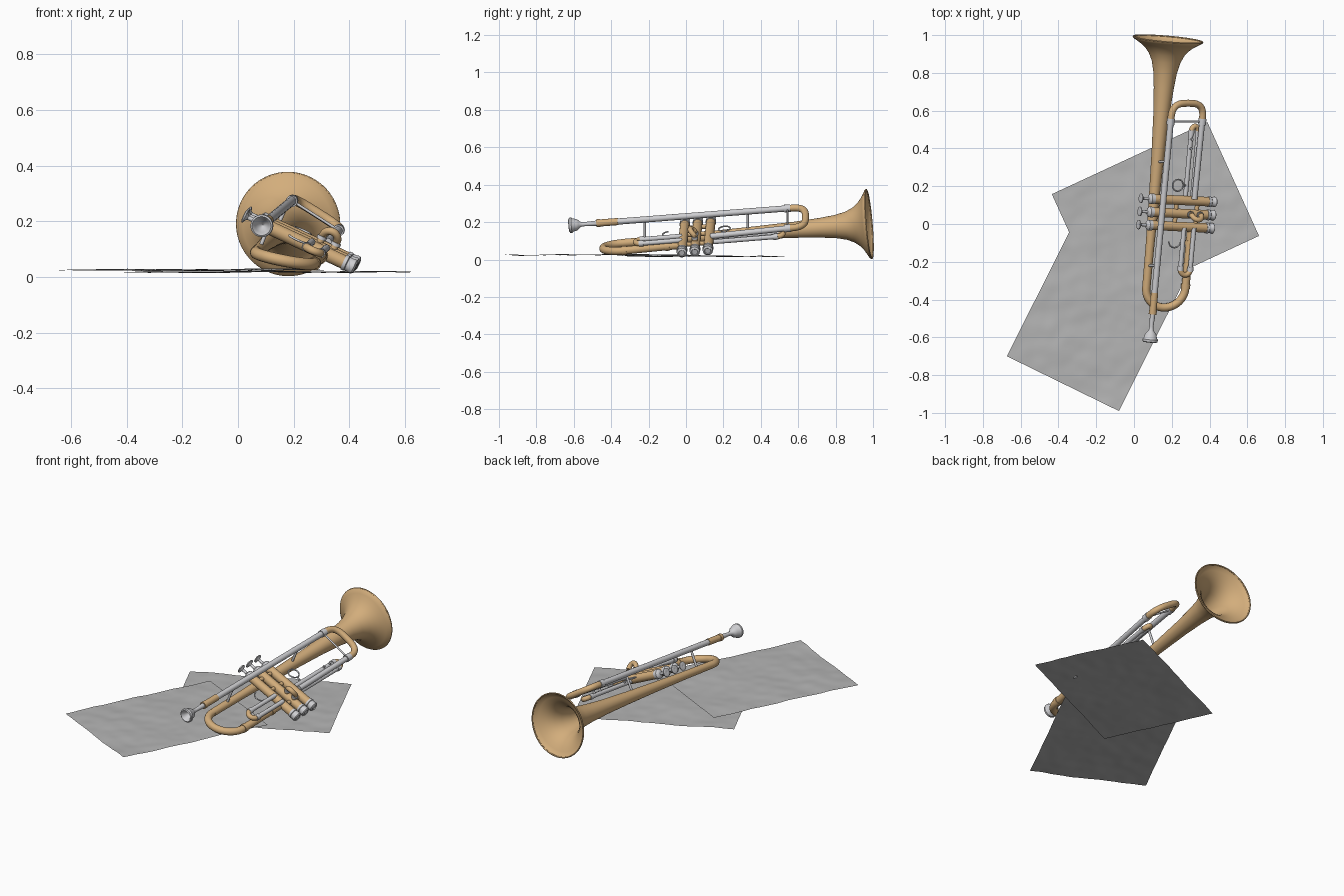
import bpy, bmesh, math
from mathutils import Vector, noise

if "Cube" in bpy.data.objects:
    bpy.data.objects.remove(bpy.data.objects["Cube"])

V = Vector


def material(name, rgb):
    m = bpy.data.materials.new(name)
    m.diffuse_color = (*rgb, 1)
    m.use_nodes = True
    m.node_tree.nodes["Principled BSDF"].inputs["Base Color"].default_value = m.diffuse_color
    return m


BRASS = material("brass", (0.65, 0.42, 0.20))
SILVER = material("silver", (0.62, 0.62, 0.64))
PAPER = material("paper_grey", (0.46, 0.46, 0.46))


def finish(name, bm, mat, angle=40):
    me = bpy.data.meshes.new(name)
    bm.to_mesh(me)
    bm.free()
    me.materials.append(mat)
    ob = bpy.data.objects.new(name, me)
    bpy.context.collection.objects.link(ob)
    bpy.ops.object.select_all(action='DESELECT')
    ob.select_set(True)
    bpy.context.view_layer.objects.active = ob
    bpy.ops.object.shade_smooth_by_angle(angle=math.radians(angle))
    return ob


def lathe(name, origin, axis, profile, mat, seg=32):
    """Revolve (distance along axis, radius) pairs about an axis."""
    q = V(axis).to_track_quat('Z', 'Y')
    bm = bmesh.new()
    rings = []
    for t, r in profile:
        r = max(r, 0.0002)
        rings.append([bm.verts.new(V(origin) + q @ V((r * math.cos(2 * math.pi * i / seg),
                      r * math.sin(2 * math.pi * i / seg), t))) for i in range(seg)])
    for a, b in zip(rings, rings[1:]):
        for i in range(seg):
            j = (i + 1) % seg
            bm.faces.new((a[i], a[j], b[j], b[i]))
    bmesh.ops.recalc_face_normals(bm, faces=bm.faces)
    return finish(name, bm, mat)


def rod(name, a, b, r, mat, seg=20):
    a, b = V(a), V(b)
    n = (b - a).length
    return lathe(name, a, b - a, [(0, 0), (0, r), (n, r), (n, 0)], mat, seg)


def tube(name, pts, r, mat, cyclic=False):
    """Round tube swept along a path."""
    cu = bpy.data.curves.new(name, 'CURVE')
    cu.dimensions = '3D'
    cu.bevel_depth = r
    cu.bevel_resolution = 5
    cu.use_fill_caps = True
    s = cu.splines.new('POLY')
    s.points.add(len(pts) - 1)
    for p, c in zip(s.points, pts):
        p.co = (*c, 1)
    s.use_cyclic_u = cyclic
    s.use_smooth = True
    cu.materials.append(mat)
    ob = bpy.data.objects.new(name, cu)
    bpy.context.collection.objects.link(ob)
    bpy.ops.object.select_all(action='DESELECT')
    ob.select_set(True)
    bpy.context.view_layer.objects.active = ob
    bpy.ops.object.convert(target='MESH')


def u_bend(a, b, out, depth, power=1.0, n=24):
    """Points of a U from a to b bulging along out; power < 1 squares it off."""
    a, b, out = V(a), V(b), V(out).normalized()
    mid, half = (a + b) / 2, (a - b) / 2
    res = []
    for i in range(n + 1):
        t = math.pi * i / n
        c, s = math.cos(t), math.sin(t)
        res.append(mid + half * math.copysign(abs(c) ** power, c) + out * depth * abs(s) ** power)
    return res


F = V((0.09, 1, 0.082)).normalized()          # towards the bell
D = V((1, -0.05, -0.464)).normalized()        # towards the valve bottoms
N = D.cross(F).normalized()                   # out of the upper side
if N.z < 0:
    N = -N


def along(p, y):
    """Point reached from p by following the horn direction to the given y."""
    p = V(p)
    return p + F * ((y - p.y) / F.y)


# bell: thin shell with a rolled rim
rim = V((0.18, 0.978, 0.19))
tail = V((0.065, -0.34, 0.088))
bell_axis = tail - rim
L = bell_axis.length
outer = [(0.0, 0.187), (0.008, 0.183), (0.02, 0.162), (0.035, 0.138), (0.055, 0.115), (0.08, 0.095),
         (0.12, 0.076), (0.18, 0.062), (0.26, 0.053), (0.40, 0.043), (0.6, 0.035), (0.85, 0.028),
         (1.1, 0.023), (L, 0.022)]
inner = [(t - 0.001, r - 0.005) for t, r in reversed(outer[:10])]
lathe("bell", rim, bell_axis, [(0.5, 0)] + inner + outer + [(L, 0)], BRASS, 64)
tube("bell_rim", [rim + 0.184 * (math.cos(i * math.pi / 32) * D + math.sin(i * math.pi / 32) * N)
                  for i in range(64)], 0.004, BRASS, True)

# bow behind the valves, running back into the first valve
low = V((0.272, -0.34, 0.047))
tube("bell_bow", [tail + F * 0.01] + u_bend(tail, low, -F, 0.103) + [V((0.302, -0.03, 0.078))], 0.0215, BRASS)
for i, y in enumerate((-0.33, -0.10)):
    p = low.lerp(V((0.302, -0.03, 0.078)), (y + 0.34) / 0.31)
    rod(f"bow_ferrule_{i}", p - F * 0.012, p + F * 0.012, 0.0245, BRASS)

# mouthpiece
mouth = V((0.085, -0.622, 0.183))
lead_end = V((0.195, 0.55, 0.274))
LD = (lead_end - mouth).normalized()
lathe("mouthpiece", mouth, LD,
      [(0.045, 0), (0.035, 0.012), (0.015, 0.024), (0.002, 0.029), (-0.004, 0.034), (0.0, 0.040),
       (0.012, 0.041), (0.018, 0.035), (0.038, 0.031), (0.05, 0.022), (0.06, 0.013), (0.08, 0.011),
       (0.16, 0.015), (0.16, 0)], SILVER, 40)
# lead pipe with its receiver
rod("mouthpiece_receiver", mouth + LD * 0.145, mouth + LD * 0.26, 0.019, BRASS)
rod("receiver_collar", mouth + LD * 0.145, mouth + LD * 0.165, 0.021, BRASS)
rod("lead_pipe", mouth + LD * 0.25, lead_end, 0.0165, SILVER)

# main tuning slide and its return leg
ret = V((0.362, 0.55, 0.168))
tube("tuning_slide", [lead_end - F * 0.01] + u_bend(lead_end, ret, F, 0.09, 0.65, 40) + [ret - F * 0.01],
     0.0185, BRASS)
rod("return_leg", ret, along(ret, 0.13) - N * 0.01, 0.0155, SILVER)
for i, p in enumerate((lead_end, ret)):
    rod(f"tuning_ferrule_{i}", p - F * 0.025, p + F * 0.008, 0.021, SILVER)
rod("tuning_brace", lead_end - F * 0.008, ret - F * 0.008, 0.005, SILVER)

# valves
mid0 = V((0, 0.068, 0.238))


def valve_point(k, x):
    return mid0 + V((1, -0.05, -0.464)) * x + F * 0.07 * (k - 1)


for k in range(3):
    def at(x):
        return valve_point(k, x)
    rod(f"valve_casing_{k}", at(0.09), at(0.39), 0.025, BRASS, 32)
    lathe(f"valve_top_cap_{k}", at(0.07), D, [(0, 0), (0, 0.012), (0.006, 0.022), (0.012, 0.028),
                                              (0.032, 0.028), (0.034, 0)], SILVER)
    rod(f"valve_stem_{k}", at(0.035), at(0.08), 0.008, SILVER)
    lathe(f"valve_button_{k}", at(0.026), D, [(0.004, 0), (0, 0.018), (0.003, 0.025), (0.008, 0.025),
                                              (0.013, 0.012), (0.018, 0.008)], SILVER)
    lathe(f"valve_bottom_cap_{k}", at(0.385), D, [(0, 0), (0, 0.028), (0.012, 0.029), (0.015, 0.026),
                                                  (0.030, 0.026), (0.033, 0.028), (0.042, 0.027),
                                                  (0.048, 0.018), (0.044, 0.015), (0.044, 0)], SILVER)
# links between valve casings
for i, x in enumerate((0.14, 0.22, 0.33)):
    rod(f"valve_link_{i}", valve_point(0, x), valve_point(2, x), 0.012, BRASS)


# first and third valve slides: two silver legs and a brass end
def slide(name, a, b, y_root, out, depth, r):
    for s, p in (("upper", a), ("lower", b)):
        rod(f"{name}_{s}_leg", along(p, y_root), p, r, SILVER)
        rod(f"{name}_{s}_ferrule", V(p) - F * 0.012, V(p) + F * 0.012, r + 0.004, SILVER)
    tube(f"{name}_end", u_bend(a, b, out, depth), r + 0.002, BRASS)


slide("first_slide", (0.246, -0.235, 0.108), (0.298, -0.24, 0.086), -0.02, -F, 0.032, 0.0125)
slide("third_slide", (0.303, 0.485, 0.143), (0.340, 0.48, 0.122), 0.12, F, 0.035, 0.0125)
for i, y in enumerate((0.40, 0.45)):
    p = along((0.303, 0.485, 0.143), y)
    rod(f"third_slide_stop_{i}", p, p + N * 0.025, 0.007, SILVER)

# second valve slide standing up from the middle casing
a2, b2 = valve_point(1, 0.285), valve_point(1, 0.335)
for i, p in enumerate((a2, b2)):
    rod(f"second_slide_leg_{i}", p, p + N * 0.05, 0.014, BRASS)
    rod(f"second_slide_ferrule_{i}", p + N * 0.033, p + N * 0.045, 0.018, SILVER)
tube("second_slide_end", u_bend(a2 + N * 0.05, b2 + N * 0.05, N - F * 0.8, 0.035), 0.014, BRASS)

# finger ring and thumb saddle
ring = V((0.232, 0.205, 0.165))
tube("finger_ring", [ring + 0.031 * (math.cos(i * math.pi / 16) * D + math.sin(i * math.pi / 16) * F)
                     for i in range(32)], 0.004, SILVER, True)
rod("finger_ring_post", ring + D * 0.031, along((0.303, 0.485, 0.143), 0.205), 0.005, SILVER)
saddle = V((0.215, -0.095, 0.135))
tube("thumb_saddle", u_bend(saddle - D * 0.033, saddle + D * 0.033, -F, 0.03), 0.004, SILVER)

# braces between lead pipe and bell
for i, y in enumerate((-0.22, 0.33)):
    t = (y - mouth.y) / (lead_end.y - mouth.y)
    s = (y - tail.y) / (rim.y - tail.y)
    rod(f"bell_brace_{i}", mouth.lerp(lead_end, t), tail.lerp(rim, s), 0.007, SILVER)


# two crumpled sheets lying under the horn
def sheet(name, corner, along_u, along_v, z, n=56):
    bm = bmesh.new()
    c, u, v = V(corner), V(along_u), V(along_v)
    grid = []
    for i in range(n + 1):
        row = []
        for j in range(n + 1):
            p = c + u * (i / n) + v * (j / n)
            w = 0.007 * noise.noise(V((p.x * 4, p.y * 4, 3.0)))
            w += 0.003 * noise.noise(V((p.x * 14, p.y * 14, 8.0)))
            row.append(bm.verts.new((p.x, p.y, z + w)))
        grid.append(row)
    for i in range(n):
        for j in range(n):
            bm.faces.new((grid[i][j], grid[i + 1][j], grid[i + 1][j + 1], grid[i][j + 1]))
    bmesh.ops.recalc_face_normals(bm, faces=bm.faces)
    if sum(f.normal.z for f in bm.faces) < 0:
        bmesh.ops.reverse_faces(bm, faces=bm.faces)
    finish(name, bm, PAPER, 60)


sheet("upper_sheet", (-0.673, -0.70), (0.593, -0.29), (0.407, 0.81), 0.025)
sheet("lower_sheet", (-0.161, -0.445), (0.823, 0.382), (-0.274, 0.603), 0.018)
